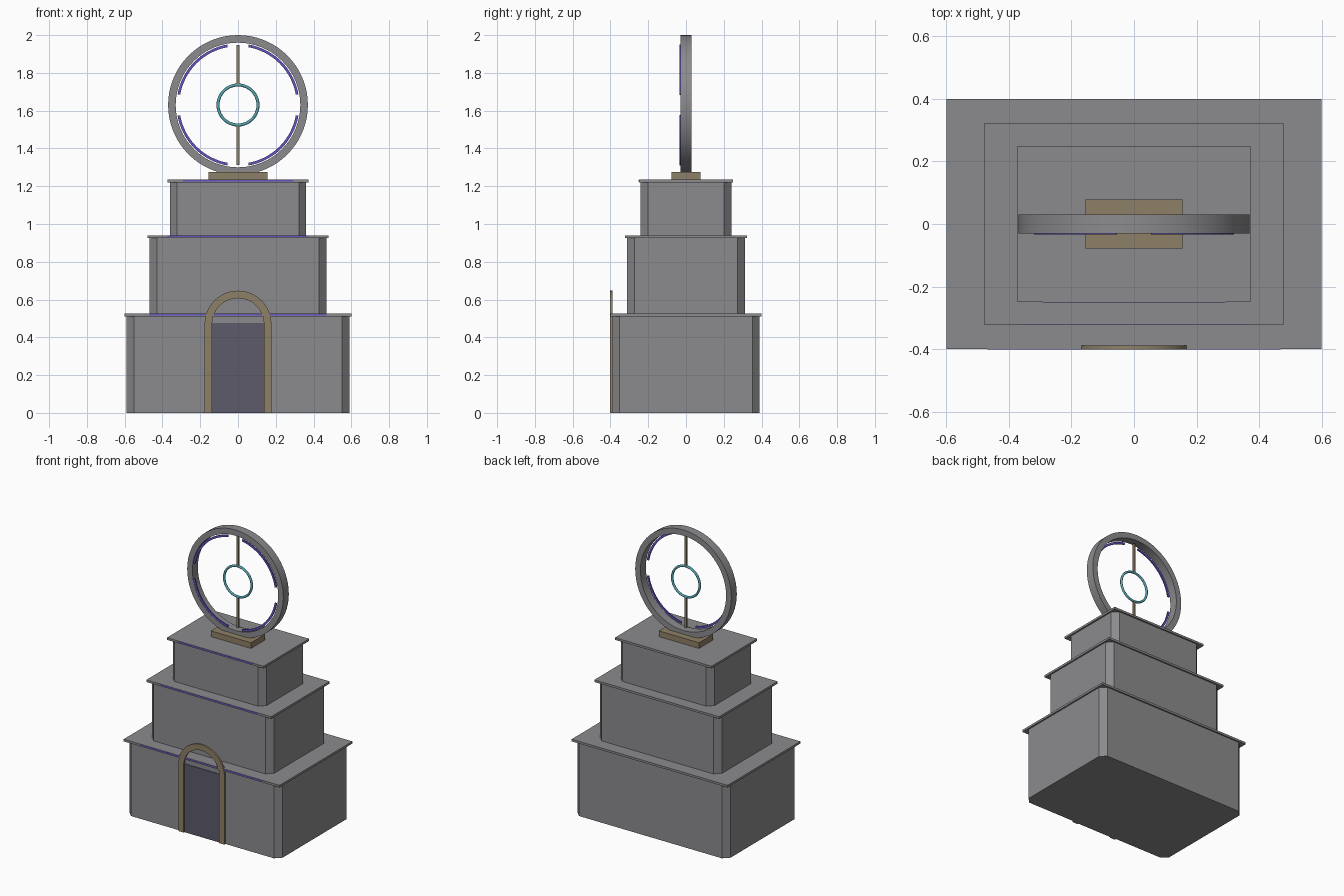
import bpy, bmesh, math
from math import sin, cos, pi, radians

if "Cube" in bpy.data.objects:
    bpy.data.objects.remove(bpy.data.objects["Cube"])


def material(name, rgb):
    m = bpy.data.materials.new(name)
    m.diffuse_color = (*rgb, 1)
    m.use_nodes = True
    m.node_tree.nodes["Principled BSDF"].inputs["Base Color"].default_value = m.diffuse_color
    return m


STONE = material("grey stone", (0.26, 0.258, 0.27))
BRONZE = material("tan bronze", (0.27, 0.216, 0.135))
DARK = material("dark door", (0.11, 0.103, 0.145))
VIOLET = material("violet glow", (0.13, 0.085, 0.55))
TEAL = material("teal glow", (0.09, 0.38, 0.43))


def finish(name, bm, mat, smooth=False):
    bmesh.ops.recalc_face_normals(bm, faces=bm.faces)
    me = bpy.data.meshes.new(name)
    bm.to_mesh(me)
    bm.free()
    me.materials.append(mat)
    ob = bpy.data.objects.new(name, me)
    bpy.context.collection.objects.link(ob)
    if smooth:
        bpy.ops.object.select_all(action='DESELECT')
        ob.select_set(True)
        bpy.context.view_layer.objects.active = ob
        bpy.ops.object.shade_smooth_by_angle(angle=radians(30))
    return ob


def box(name, x, y, z, mat, chamfer=0):
    """Box from (min, max) ranges, optionally with chamfered vertical edges."""
    bm = bmesh.new()
    bmesh.ops.create_cube(bm, size=1)
    for v in bm.verts:
        v.co = [r[0] if c < 0 else r[1] for c, r in zip(v.co, (x, y, z))]
    if chamfer:
        edges = [e for e in bm.edges
                 if abs(e.verts[0].co.z - e.verts[1].co.z) > 0.01]
        bmesh.ops.bevel(bm, geom=edges, offset=chamfer, segments=1,
                        affect='EDGES')
    return finish(name, bm, mat)


def band(name, outer, inner, y0, y1, mat, closed=False, smooth=True):
    """Solid band between two matching (x, z) paths, from y0 to y1."""
    bm = bmesh.new()
    rows = [[bm.verts.new((p[0], y, p[1])) for p, y in
             ((o, y0), (o, y1), (i, y1), (i, y0))]
            for o, i in zip(outer, inner)]
    n = len(rows)
    for k in range(n if closed else n - 1):
        a, b = rows[k], rows[(k + 1) % n]
        for j in range(4):
            bm.faces.new((a[j], a[(j + 1) % 4], b[(j + 1) % 4], b[j]))
    if not closed:
        bm.faces.new(rows[0])
        bm.faces.new(rows[-1])
    return finish(name, bm, mat, smooth)


def arc(r, cz, a0, a1, n, closed=False):
    count = n if closed else n + 1
    return [(r * cos(radians(a0 + (a1 - a0) * k / n)),
             cz + r * sin(radians(a0 + (a1 - a0) * k / n)))
            for k in range(count)]


# Three stepped tiers, each with a cap slab and a glowing front strip
tiers = [("lower", 0.60, 0.40, 0.0, 0.525),
         ("middle", 0.48, 0.322, 0.525, 0.94),
         ("upper", 0.372, 0.25, 0.94, 1.235)]
for name, hx, hy, z0, z1 in tiers:
    bx, by = hx - 0.011, hy - 0.01
    box(name + "_tier", (-bx, bx), (-by, by), (z0, z1 - 0.015), STONE, 0.039)
    box(name + "_cap", (-hx, hx), (-hy, hy), (z1 - 0.015, z1), STONE)
    s = hx * 0.78
    box(name + "_light_strip", (-s, s), (-hy - 0.001, -hy + 0.003),
        (z1 - 0.01, z1 - 0.002), VIOLET)

# Doorway: dark panel and round arch frame
box("door", (-0.138, 0.138), (-0.394, -0.388), (0, 0.475), DARK)
CZ = 0.47
frame = [[(r, 0)] + arc(r, CZ, 0, 180, 24) + [(-r, 0)] for r in (0.177, 0.137)]
band("door_arch", frame[0], frame[1], -0.402, -0.388, BRONZE)

# Plinth and large ring
box("ring_plinth", (-0.155, 0.155), (-0.078, 0.078), (1.235, 1.275), BRONZE)
RZ = 1.63
band("large_ring", arc(0.37, RZ, 0, 360, 64, True),
     arc(0.33, RZ, 0, 360, 64, True), -0.03, 0.03, STONE, closed=True)

# Four glowing arcs inside the ring
for q in range(4):
    a0, a1 = q * 90 + 10, q * 90 + 80
    band("light_arc_%d" % (q + 1), arc(0.325, RZ, a0, a1, 16),
         arc(0.311, RZ, a0, a1, 16), -0.034, -0.026, VIOLET)

# Vertical rods and central small ring
for name, z in (("upper_rod", (RZ + 0.11, RZ + 0.318)),
                ("lower_rod", (RZ - 0.318, RZ - 0.11))):
    box(name, (-0.007, 0.007), (-0.007, 0.007), z, BRONZE)
bpy.ops.mesh.primitive_torus_add(location=(0, 0, RZ), rotation=(pi / 2, 0, 0),
                                 major_radius=0.106, minor_radius=0.008,
                                 major_segments=48, minor_segments=10)
small = bpy.context.object
small.name = "small_ring"
small.data.materials.append(TEAL)
bpy.ops.object.shade_smooth_by_angle(angle=radians(50))
